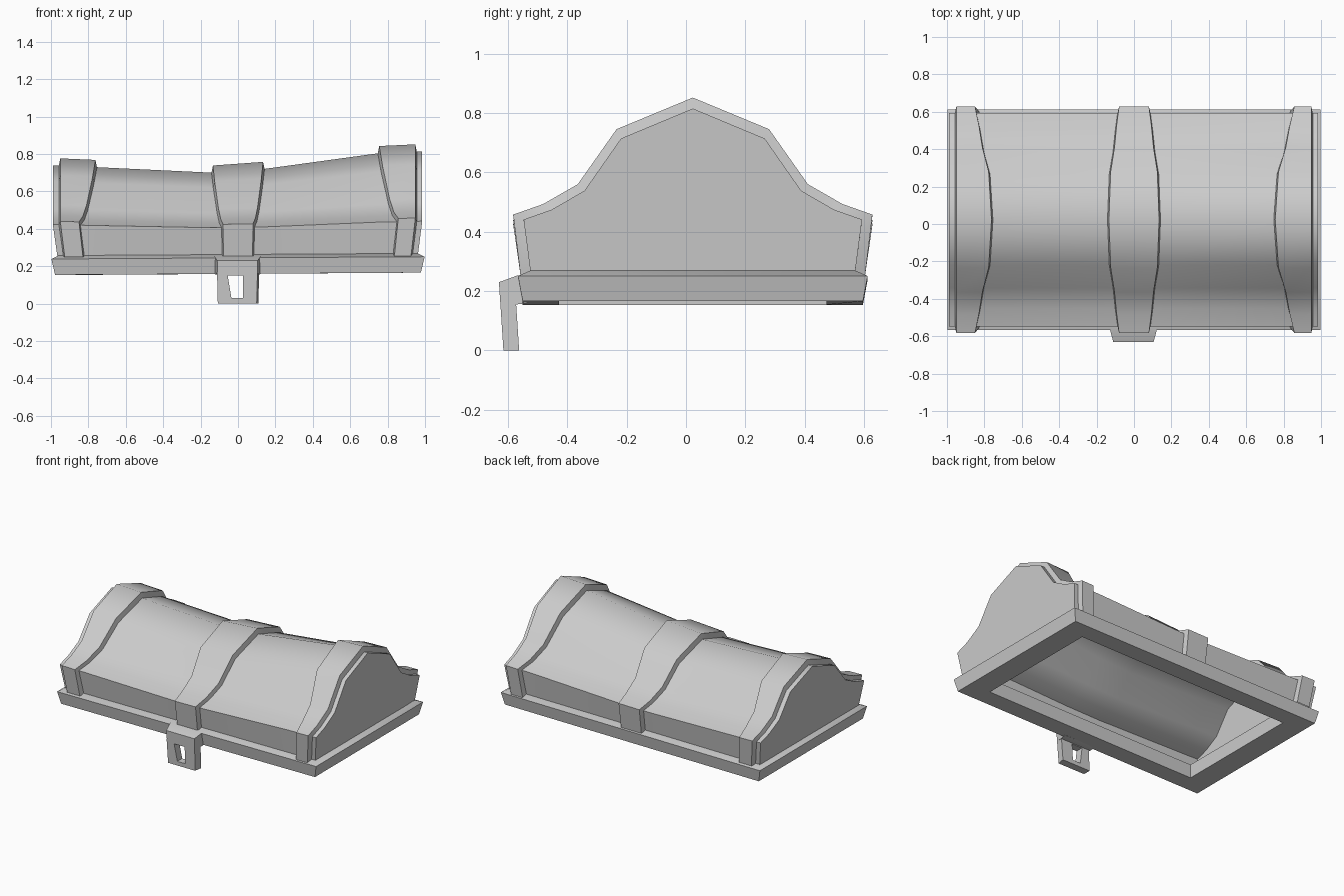
import bpy, bmesh, math

cube = bpy.data.objects.get("Cube")
if cube:
    bpy.data.objects.remove(cube, do_unlink=True)

grey = bpy.data.materials.new("plain_grey")
grey.use_nodes = True
grey.diffuse_color = (0.6, 0.6, 0.6, 1)
grey.node_tree.nodes["Principled BSDF"].inputs["Base Color"].default_value = grey.diffuse_color

MID = 0.023  # centre line of the vault in y
# Half of the vault section: half width, and height share from eave to ridge
HALF = [(0.57, 0), (0.475, 0.09), (0.365, 0.26), (0.242, 0.73)]
ARCH = [(-w, f) for w, f in HALF] + [(0, 1)] + [(w, f) for w, f in reversed(HALF)]
# Stations along the lid: x, eave height, ridge height
STATIONS = [(-0.99, 0.423, 0.74), (-0.76, 0.418, 0.73), (-0.13, 0.406, 0.70),
            (0.13, 0.41, 0.719), (0.75, 0.436, 0.804), (0.985, 0.441, 0.815)]


def heights(x):
    """Eave and ridge height at x."""
    for a, b in zip(STATIONS, STATIONS[1:]):
        if x <= b[0] or b is STATIONS[-1]:
            t = min(max((x - a[0]) / (b[0] - a[0]), 0), 1)
            return a[1] + t * (b[1] - a[1]), a[2] + t * (b[2] - a[2])


def build(name, rows, ring=False, wrap=False, caps=False, flip=False):
    """Join rows of points with quads and finish the object."""
    bm = bmesh.new()
    vs = [[bm.verts.new(p) for p in row] for row in rows]
    n = len(vs[0])
    pairs = list(zip(vs, vs[1:])) + ([(vs[-1], vs[0])] if wrap else [])
    for a, b in pairs:
        for i in range(n if ring else n - 1):
            j = (i + 1) % n
            bm.faces.new((a[i], a[j], b[j], b[i]))
    if caps:
        bm.faces.new(vs[0])
        bm.faces.new(vs[-1])
    bmesh.ops.recalc_face_normals(bm, faces=bm.faces)
    if flip:
        bmesh.ops.reverse_faces(bm, faces=bm.faces)
    mesh = bpy.data.meshes.new(name)
    bm.to_mesh(mesh)
    bm.free()
    mesh.materials.append(grey)
    obj = bpy.data.objects.new(name, mesh)
    bpy.context.collection.objects.link(obj)
    bpy.ops.object.select_all(action='DESELECT')
    obj.select_set(True)
    bpy.context.view_layer.objects.active = obj
    bpy.ops.object.shade_smooth_by_angle(angle=math.radians(50))


def section(x_at, grow=0.0, lean=0.025):
    """One outer arch; x_at gives x for each height share, grow pushes it out."""
    pts = []
    for y, f in ARCH:
        x = x_at(f)
        eave, ridge = heights(x)
        z = eave + f * (ridge - eave) + grow * (0.5 + 0.6 * f)
        pts.append((x, MID + y * (1 + grow / 0.57), z))
    foot_x, half = x_at(0) * (1 - lean), 0.545 + grow
    return [(foot_x, MID - half, 0.25)] + pts + [(foot_x, MID + half, 0.25)]


def hollow(x, drop=0.065, width=0.9):
    """One arch of the inside, its walls standing behind the rim opening."""
    eave, ridge = heights(x)
    arch = [(x, MID + y * width, eave + f * (ridge - eave) - drop) for y, f in ARCH]
    return [(x, arch[0][1], 0.25)] + arch + [(x, arch[-1][1], 0.25)]


# Vaulted lid shell and its hollow inside, both open below
build("lid_shell", [section(lambda f, x=s[0]: x) for s in STATIONS], caps=True)
inside_x = [-0.93] + [s[0] for s in STATIONS[1:-1]] + [0.93]
build("lid_inside", [hollow(x) for x in inside_x], caps=True, flip=True)

# Rim frame: half length, half width, height of each loop
RIM = [(0.96, 0.545, 0.264), (0.998, 0.589, 0.245), (0.978, 0.573, 0.16),
       (0.82, 0.45, 0.16), (0.82, 0.45, 0.255)]
build("rim", [[(sx * a, MID + sy * b, c + 0.006 * sx)
               for sx, sy in ((-1, -1), (1, -1), (1, 1), (-1, 1))]
              for a, b, c in RIM], ring=True, wrap=True)


def strap(name, low, high):
    """Band over the vault; low and high are (x at eave, x at ridge) of each edge."""
    def edge(pair, shift):
        return lambda f: pair[0] + (pair[1] - pair[0]) * f ** 0.6 + shift
    build(name, [section(edge(low, -0.005), -0.01), section(edge(low, 0.005), 0.035),
                 section(edge(high, -0.005), 0.035), section(edge(high, 0.005), -0.01)])


strap("strap_right", (-0.955, -0.955), (-0.845, -0.757))
strap("strap_middle", (-0.085, -0.139), (0.085, 0.139))
strap("strap_left", (0.852, 0.75), (0.953, 0.953))


# Latch plate with its hole, a little wider at the back on one side
def plate_loop(loop, back, spread=0.0):
    return [(x + (spread if x > 0 else 0), -0.615 - 0.065 * z + back, z) for x, z in loop]


outer = [(-0.108, 0), (0.1, 0), (0.104, 0.17), (-0.112, 0.17)]
hole = [(-0.035, 0.03), (0.026, 0.03), (0.026, 0.15), (-0.055, 0.15)]
build("latch_plate", [plate_loop(outer, 0), plate_loop(hole, 0), plate_loop(hole, 0.053),
                      plate_loop(outer, 0.053, 0.009)], ring=True, wrap=True)

# Latch head joining the plate to the rim
side = [(-0.626, 0.165, 0.107), (-0.63, 0.23, 0.108), (-0.57, 0.252, 0.124),
        (-0.53, 0.258, 0.124), (-0.53, 0.16, 0.122), (-0.572, 0.155, 0.118)]
build("latch_head", [[(s * w - 0.003, y, z) for y, z, w in side] for s in (-1, 1)],
      ring=True, caps=True)
